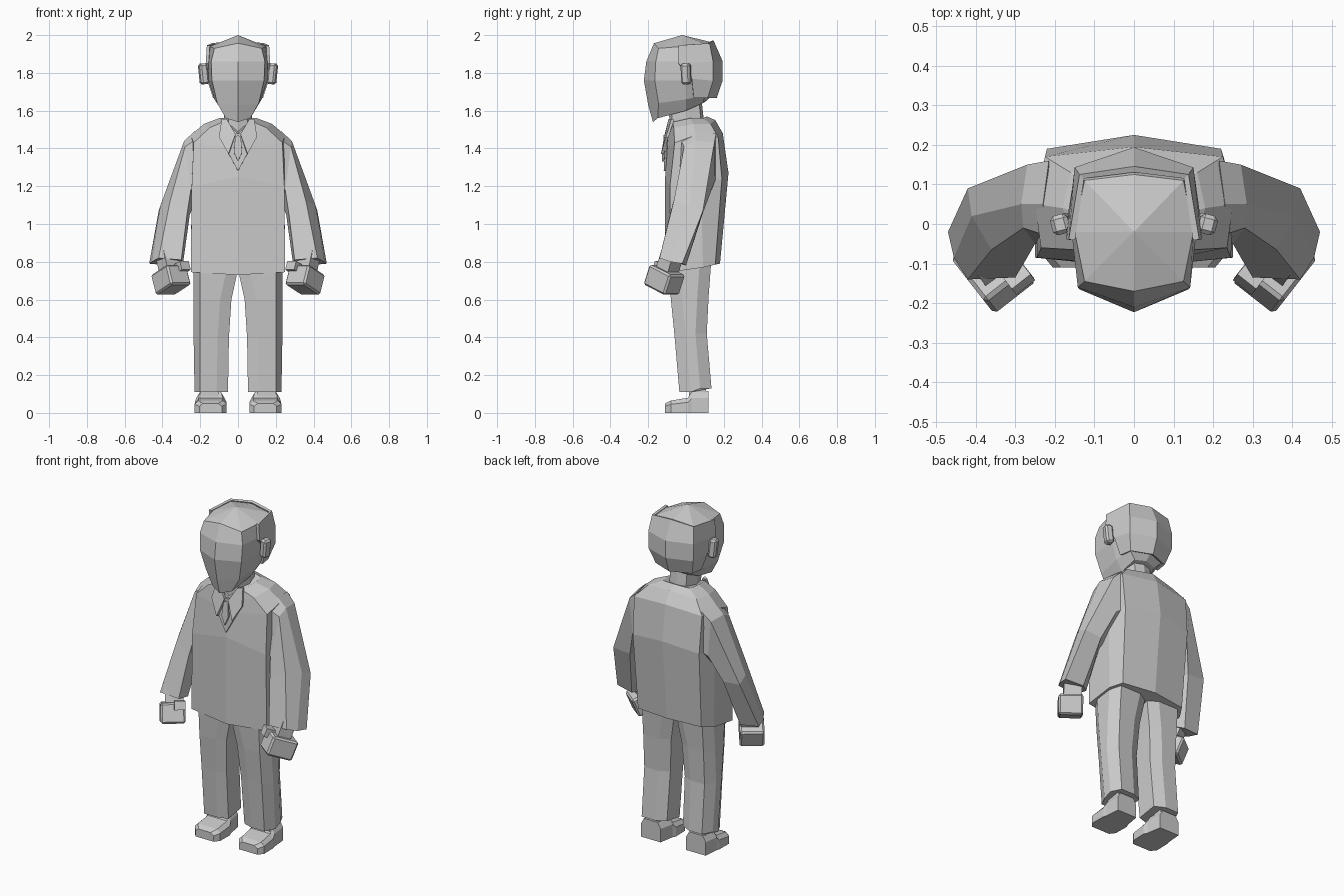
import bpy, bmesh
from math import radians
from mathutils import Matrix, Vector, Euler


def finish(name, bm, mirror=False, thick=0):
    bmesh.ops.recalc_face_normals(bm, faces=bm.faces[:])
    me = bpy.data.meshes.new(name)
    bm.to_mesh(me)
    bm.free()
    ob = bpy.data.objects.new(name, me)
    bpy.context.collection.objects.link(ob)
    if thick:
        m = ob.modifiers.new("thickness", 'SOLIDIFY')
        m.thickness, m.offset = thick, 0
    if mirror:
        ob.modifiers.new("mirror", 'MIRROR').use_axis[0] = True
    return ob


def loft(name, rings, closed=True, apex=None, **kw):
    """Skin a stack of equal-length rings; cap both ends, or end in an apex."""
    bm = bmesh.new()
    vs = [[bm.verts.new(p) for p in r] for r in rings]
    n = len(vs[0])
    for a, b in zip(vs, vs[1:]):
        for i in range(n if closed else n - 1):
            j = (i + 1) % n
            bm.faces.new((a[i], a[j], b[j], b[i]))
    if closed:
        bm.faces.new(vs[0])
        if apex:
            tip = bm.verts.new(apex)
            for i in range(n):
                bm.faces.new((vs[-1][i], vs[-1][(i + 1) % n], tip))
        else:
            bm.faces.new(vs[-1])
    return finish(name, bm, **kw)


def sym(half):
    """Complete a half outline across x = 0."""
    return list(half) + [(-x, y, z) for x, y, z in reversed(half) if x > 0]


def box(name, centre, size, rot=(0, 0, 0), bevel=0):
    bm = bmesh.new()
    bmesh.ops.create_cube(bm, size=1)
    bm.transform(Matrix.Diagonal((*size, 1)))
    if bevel:
        bmesh.ops.bevel(bm, geom=bm.edges[:], offset=bevel, segments=1, affect='EDGES')
    bm.transform(Matrix.Translation(Vector(centre)) @
                 Euler([radians(a) for a in rot]).to_matrix().to_4x4())
    return finish(name, bm, mirror=True)


def plate(name, pts, thick):
    bm = bmesh.new()
    bm.faces.new([bm.verts.new(p) for p in pts])
    return finish(name, bm, mirror=True, thick=thick)


# Jacket: hem, chest, shoulder line, yoke, neckline
loft("jacket", [sym(r) for r in (
    ((0, -.11, .73), (.25, -.085, .745), (.25, .09, .77), (.21, .155, .785), (0, .18, .79)),
    ((0, -.11, 1.25), (.245, -.085, 1.2), (.245, .08, 1.22), (.22, .19, 1.24), (0, .225, 1.27)),
    ((0, -.105, 1.4), (.235, -.06, 1.43), (.25, .05, 1.47), (.225, .17, 1.46), (0, .195, 1.48)),
    ((0, -.095, 1.46), (.15, -.065, 1.51), (.18, .04, 1.53), (.16, .13, 1.53), (0, .155, 1.55)),
    ((0, -.09, 1.48), (.08, -.07, 1.54), (.1, .02, 1.56), (.09, .09, 1.56), (0, .11, 1.57)))])

# Sleeves: shoulder seam, shoulder cap, elbow, cuff
loft("sleeve", (
    ((.22, -.05, 1.2), (.22, -.03, 1.45), (.23, .05, 1.49), (.215, .16, 1.48), (.2, .165, 1.25), (.2, .05, 1.12)),
    ((.25, -.05, 1.18), (.28, -.01, 1.41), (.285, .05, 1.44), (.27, .15, 1.43), (.25, .15, 1.22), (.235, .05, 1.1)),
    ((.27, -.085, 1.05), (.36, -.065, 1.12), (.41, .02, 1.1), (.42, .09, 1.07), (.31, .09, 1.06), (.255, .01, 1.05)),
    ((.30, -.135, .81), (.42, -.14, .82), (.455, -.085, .8), (.47, -.02, .79), (.36, .0, .78), (.29, -.06, .8))),
    mirror=True)

# Hands
box("wrist", (.365, -.085, .80), (.1, .08, .1), (-20, 0, -36))
box("fist", (.355, -.115, .705), (.135, .155, .115), (-22, 0, -38), bevel=.01)
box("thumb", (.305, -.12, .765), (.06, .09, .05), (-22, 0, -38))

# Trouser legs: front height, back height, inner x, outer x, front y, back y
legs = []
for zf, zb, xi, xo, yf, yb in ((.76, .82, 0, .235, -.09, .135), (.6, .62, .035, .235, -.08, .12),
                               (.4, .42, .048, .235, -.06, .11), (.11, .13, .053, .23, -.035, .135)):
    legs.append(((xi, yf + .02, zf), (xi + .06, yf, zf), (.2, yf, zf), (xo, yf + .06, zf),
                 (xo, yb - .06, zb), (.2, yb, zb), (xi + .06, yb, zb), (xi, yb - .03, zb)))
loft("trouser_leg", legs, mirror=True)

# Shoes: sections from toe to heel
loft("shoe", [((a, y, 0), (b, y, 0), (b, y, h * .7), (b - .02, y, h), (a + .02, y, h), (a, y, h * .7))
              for y, a, b, h in ((-.11, .085, .205, .05), (-.08, .062, .23, .065),
                                 (.01, .06, .228, .08), (.03, .07, .222, .11), (.12, .085, .215, .115))],
     mirror=True)
box("ankle", (.15, .06, .12), (.1, .09, .1))

# Neck
loft("neck", [sym([(0, f, zf), (.05, f + .015, zf), (.075, .01 + d, z), (.055, b - .015, zb), (0, b, zb)])
              for f, b, d, zf, z, zb in ((-.085, .1, 0, 1.42, 1.46, 1.5), (-.09, .08, -.01, 1.62, 1.65, 1.68))])

# Collar and shirt front
plate("collar_flap", ((.012, -.105, 1.475), (.05, -.125, 1.37), (.1, -.1, 1.46), (.085, -.07, 1.555), (.06, -.085, 1.555)), .015)
plate("shirt_front", ((0, -.112, 1.28), (.07, -.105, 1.41), (.04, -.1, 1.48), (0, -.1, 1.48)), .012)
plate("tie", ((0, -.122, 1.33), (.022, -.12, 1.38), (.015, -.112, 1.46), (0, -.112, 1.47)), .012)

# Head: jaw, cheeks, brow, crown
loft("head", [sym(r) for r in (
    ((0, -.175, 1.54), (.065, -.15, 1.56), (.085, 0, 1.6), (.07, .09, 1.64), (0, .105, 1.65)),
    ((0, -.2, 1.63), (.11, -.145, 1.64), (.125, 0, 1.66), (.11, .1, 1.68), (0, .145, 1.69)),
    ((0, -.223, 1.76), (.138, -.165, 1.76), (.157, 0, 1.76), (.135, .13, 1.76), (0, .178, 1.76)),
    ((0, -.21, 1.86), (.142, -.16, 1.86), (.16, 0, 1.86), (.138, .13, 1.86), (0, .178, 1.86)),
    ((0, -.17, 1.957), (.125, -.145, 1.93), (.15, -.02, 1.94), (.125, .11, 1.95), (0, .125, 1.965)))],
    apex=(0, -.02, 2.0))

# Hair: shell round the back of the head
loft("hair", [sym(r) for r in (
    ((.125, .04, 1.67), (.115, .11, 1.67), (0, .155, 1.67)),
    ((.158, .03, 1.77), (.142, .138, 1.76), (0, .186, 1.76)),
    ((.163, -.04, 1.85), (.144, .138, 1.86), (0, .186, 1.86)),
    ((.157, -.04, 1.945), (.132, .12, 1.955), (0, .138, 1.97)))],
    closed=False, thick=.016)

# Ears
box("ear", (.182, 0, 1.795), (.045, .05, .11), (0, 6, -15), bevel=.01)
